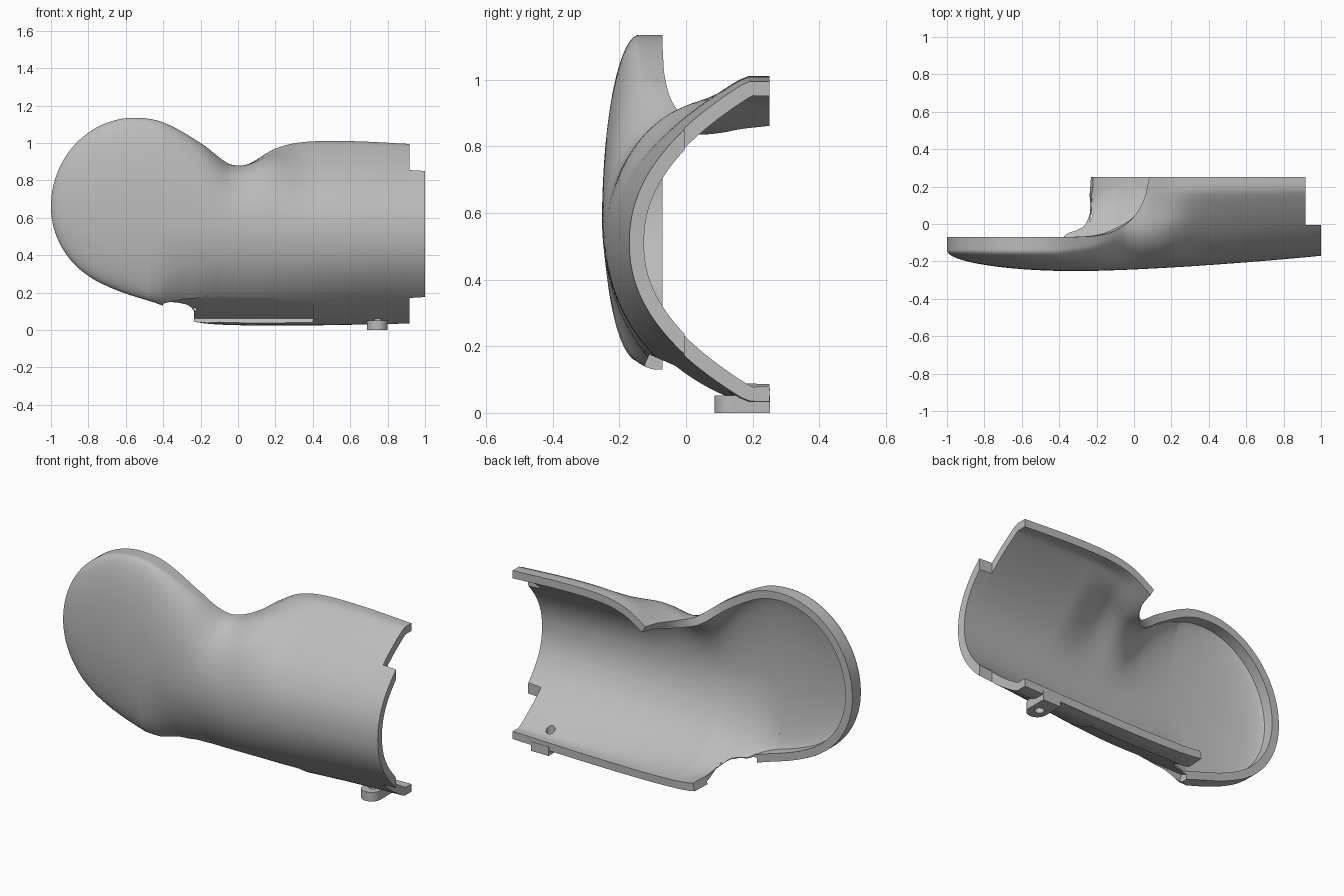
import bpy, bmesh, math

if "Cube" in bpy.data.objects:
    bpy.data.objects.remove(bpy.data.objects["Cube"], do_unlink=True)

grey = bpy.data.materials.new("plain grey")
grey.use_nodes = True
COLOUR = (0.5, 0.5, 0.5, 1)
grey.diffuse_color = COLOUR
grey.node_tree.nodes["Principled BSDF"].inputs["Base Color"].default_value = COLOUR


def curve(points, x):
    """Smooth curve through (x, value) points, held constant outside them."""
    if x <= points[0][0]:
        return points[0][1]
    if x >= points[-1][0]:
        return points[-1][1]
    last = len(points) - 1
    i = max(k for k in range(last) if points[k][0] <= x)

    def slope(k):
        a, b = points[max(k - 1, 0)], points[min(k + 1, last)]
        return (b[1] - a[1]) / (b[0] - a[0])
    (xa, va), (xb, vb) = points[i], points[i + 1]
    w = xb - xa
    t = (x - xa) / w
    return (va * (1 + 2 * t) * (1 - t) ** 2 + vb * t * t * (3 - 2 * t)
            + w * t * (1 - t) * (slope(i) * (1 - t) - slope(i + 1) * t))


def smoothstep(a, b, x):
    t = min(1, max(0, (x - a) / (b - a)))
    return t * t * (3 - 2 * t)


# Outline, shoulder and cut-back curves along the length
TOP = [(-.9, .955), (-.8, 1.055), (-.68, 1.115), (-.55, 1.135), (-.4, 1.11), (-.2, 1.0),
       (-.06, .895), (0, .88), (.06, .89), (.2, .97), (.35, 1.005), (.6, 1.01), (.92, .995)]
BOTTOM = [(-.9, .385), (-.8, .29), (-.7, .235), (-.6, .195), (-.4, .13), (-.3, .08),
          (-.22, .042), (0, .026), (.4, .025), (.92, .035)]
MIDDLE = [(-.8, .66), (-.5, .62), (0, .53), (.4, .51)]
TOP_SHOULDER = [(-.4, -.14), (-.2, -.1), (0, 0), (.3, .05)]
BOTTOM_SHOULDER = [(-.47, -.14), (-.4, -.09), (-.25, .12), (-.1, .25)]
TOP_REAR = [(-.35, -.07), (-.2, -.062), (-.1, -.035), (0, .04), (.06, .15), (.08, .25)]
BOTTOM_REAR = [(-.36, -.07), (-.29, -.05), (-.25, .02), (-.23, .25)]
REAR = .253


def section(x, n):
    """Points of one cross-section, from the lower rear edge round to the upper one."""
    middle = curve(MIDDLE, x)
    if x < -.3:
        front = -.14 - .112 * math.sqrt(max(0, 1 - ((x + .3) / .7) ** 2))
    else:
        front = -.252 + .082 * ((x + .3) / 1.3) ** 1.5
    halves = []
    for outline, shoulders, rears, blend in (
            (BOTTOM, BOTTOM_SHOULDER, BOTTOM_REAR, smoothstep(-.1, 1, x)),
            (TOP, TOP_SHOULDER, TOP_REAR, smoothstep(.03, .4, x))):
        shoulder = curve(shoulders, x)
        height = curve(outline, max(x, -.8)) - middle
        if x < -.8:
            height *= math.sqrt(max(0, 1 - ((x + .55) / .45) ** 2)) / .8315
        rear = min(curve(rears, x), REAR)
        half = []
        for j in range(n + 1):
            y = front + (rear - front) * (j / n) ** 1.8
            k = max(0, (shoulder - y) / max(shoulder - front, .0001))
            cup = math.sqrt(max(0, 1 - k * k))
            sleeve = min(1, 1.08 * ((y - front) / (.25 - front)) ** .46)
            half.append((x, y, middle + height * (cup + (sleeve - cup) * blend)))
        halves.append(half)
    return halves[0][:0:-1] + halves[1]


def activate(obj):
    bpy.ops.object.select_all(action='DESELECT')
    obj.select_set(True)
    bpy.context.view_layer.objects.active = obj


def finish(obj):
    obj.data.materials.clear()
    obj.data.materials.append(grey)
    activate(obj)
    bpy.ops.object.shade_smooth_by_angle(angle=math.radians(35))


def combine(obj, tool, operation):
    """Apply a boolean with a helper solid, then remove the helper."""
    mod = obj.modifiers.new(operation.lower(), 'BOOLEAN')
    mod.operation, mod.object, mod.solver = operation, tool, 'EXACT'
    activate(obj)
    bpy.ops.object.modifier_apply(modifier=mod.name)
    bpy.data.objects.remove(tool, do_unlink=True)


def box(name, location, size, tilt=0):
    bpy.ops.mesh.primitive_cube_add(size=1, location=location, rotation=(tilt, 0, 0))
    obj = bpy.context.object
    obj.name, obj.scale = name, size
    return obj


def cylinder(name, location, radius, depth):
    bpy.ops.mesh.primitive_cylinder_add(vertices=32, radius=radius, depth=depth, location=location)
    bpy.context.object.name = name
    return bpy.context.object


# Curved shell: rounded cup flowing into a half sleeve
stations = [-1 + .45 * (i / 36) ** 2 for i in range(36)]
stations += [-.55 + .65 * i / 130 for i in range(130)]
stations += [.1 + .9 * i / 36 for i in range(37)]
bm = bmesh.new()
rows = [[bm.verts.new(p) for p in section(x, 26)] for x in stations]
for a, b in zip(rows, rows[1:]):
    for j in range(len(a) - 1):
        bm.faces.new((a[j], b[j], b[j + 1], a[j + 1]))
bmesh.ops.remove_doubles(bm, verts=bm.verts, dist=.0002)
mesh = bpy.data.meshes.new("curved_shell")
bm.to_mesh(mesh)
bm.free()
shell = bpy.data.objects.new("curved_shell", mesh)
bpy.context.collection.objects.link(shell)
solid = shell.modifiers.new("wall", 'SOLIDIFY')
solid.thickness, solid.offset = .044, -1
activate(shell)
bpy.ops.object.modifier_apply(modifier=solid.name)

# Set-back at the open end, leaving a short tongue at the front
combine(shell, box("end_cutter", (1.018, .195, .5), (.2, .4, 1.4)), 'DIFFERENCE')

# Strap recess along the lower front
combine(shell, box("recess_cutter", (0, -.02, .027), (.8, .2835, .2), math.radians(-23.5)), 'DIFFERENCE')

# Foot with a screw hole through foot and shell
foot = cylinder("foot", (.745, .14, .026), .055, .052)
combine(foot, box("foot_block", (.745, .196, .026), (.11, .112, .052)), 'UNION')
for part in (shell, foot):
    combine(part, cylinder("hole_cutter", (.745, .155, .06), .024, .3), 'DIFFERENCE')
    finish(part)
